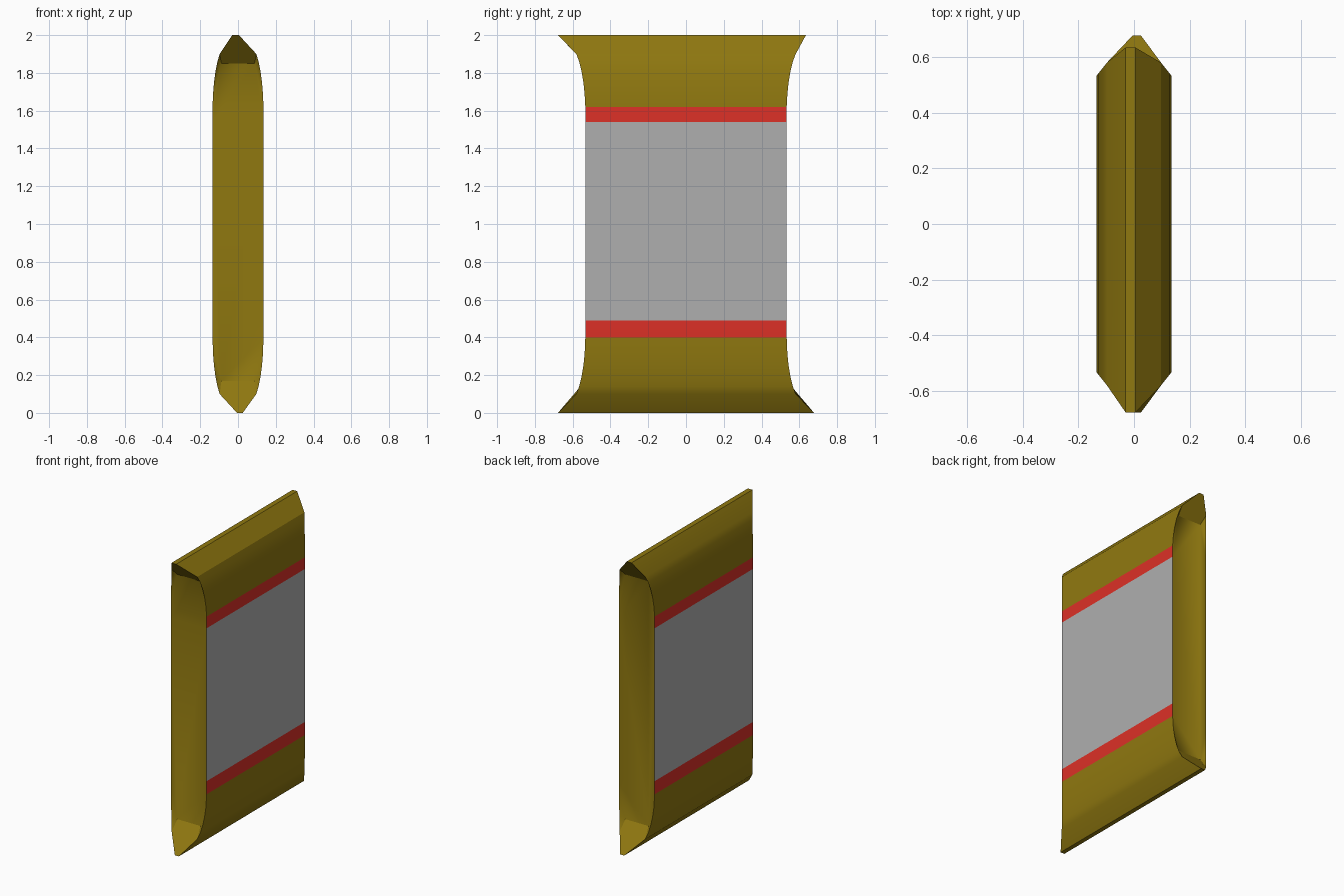
import bpy, bmesh, math

cube = bpy.data.objects.get("Cube")
if cube:
    bpy.data.objects.remove(cube, do_unlink=True)


def material(name, rgb):
    m = bpy.data.materials.new(name)
    m.use_nodes = True
    m.diffuse_color = (*rgb, 1)
    m.node_tree.nodes["Principled BSDF"].inputs["Base Color"].default_value = (*rgb, 1)
    return m


materials = [material("mustard", (0.28, 0.19, 0.005)),
             material("red", (0.72, 0.03, 0.02)),
             material("grey", (0.43, 0.43, 0.43))]

HALF, DEPTH, HEIGHT = 0.135, 0.533, 2.0
# Shoulder curve: distance from the tip, half thickness
shoulder = [(0.38, HALF), (0.31, 0.132), (0.25, 0.127), (0.19, 0.119),
            (0.14, 0.109), (0.10, 0.097)]
bands = [0.49, 1.54]              # edges between red and grey
lower = [(d, x) for d, x in reversed(shoulder)]
lower[-1] = (0.40, HALF)
upper = [(HEIGHT - d, x) for d, x in shoulder]
side = lower + [(z, HALF) for z in bands] + upper
n = len(side)

# Closed outline: up the left side, over the top tip, down the right side
outline = ([(0.025, 0)] + [(x, z) for z, x in side] + [(0.005, HEIGHT)]
           + [(-0.03, HEIGHT)] + [(-x, z) for z, x in reversed(side)] + [(-0.005, 0)])


def flare(x, z, sign):
    """Depth of the end rim, wider where the wrapper is thinner."""
    if z in (0, HEIGHT):
        y = 0.635 if z and sign > 0 else 0.678
    else:
        y = DEPTH + 1.26 * (HALF - abs(x))
    return sign * y


bm = bmesh.new()
rims = {s: [bm.verts.new((x, flare(x, z, s), z)) for x, z in outline] for s in (-1, 1)}
count = len(outline)

# Wrapper sheet with painted bands
for i in range(count):
    j = (i + 1) % count
    f = bm.faces.new((rims[-1][i], rims[-1][j], rims[1][j], rims[1][i]))
    z = f.calc_center_median().z
    if bands[0] < z < bands[1]:
        f.material_index = 2
    elif 0.40 < z < 1.62:
        f.material_index = 1

# Recessed ends: flat panel, corner fans and slanted tip facets
k = len(lower)
for s, rim in rims.items():
    left, right = rim[1:n + 1], rim[n + 3:2 * n + 3][::-1]
    low, high = [[bm.verts.new((x, s * DEPTH, z)) for x in (0.088, -0.088)]
                 for z in (0.17, 1.85)]
    bm.faces.new([low[0]] + left[k - 1:k + 3] + [high[0], high[1]]
                 + right[k - 1:k + 3][::-1] + [low[1]])
    for a, edge in enumerate((left, right)):
        for i in range(k - 1):
            bm.faces.new((low[a], edge[i], edge[i + 1]))
            bm.faces.new((high[a], edge[k + 2 + i], edge[k + 3 + i]))
    bm.faces.new((low[0], left[0], rim[0], rim[-1], right[0], low[1]))
    bm.faces.new((high[0], left[-1], rim[n + 1], rim[n + 2], right[-1], high[1]))

bmesh.ops.recalc_face_normals(bm, faces=bm.faces)
mesh = bpy.data.meshes.new("wrapper")
bm.to_mesh(mesh)
bm.free()
for m in materials:
    mesh.materials.append(m)
wrapper = bpy.data.objects.new("wrapper", mesh)
bpy.context.collection.objects.link(wrapper)

bpy.ops.object.select_all(action='DESELECT')
wrapper.select_set(True)
bpy.context.view_layer.objects.active = wrapper
bpy.ops.object.shade_smooth_by_angle(angle=math.radians(25))
